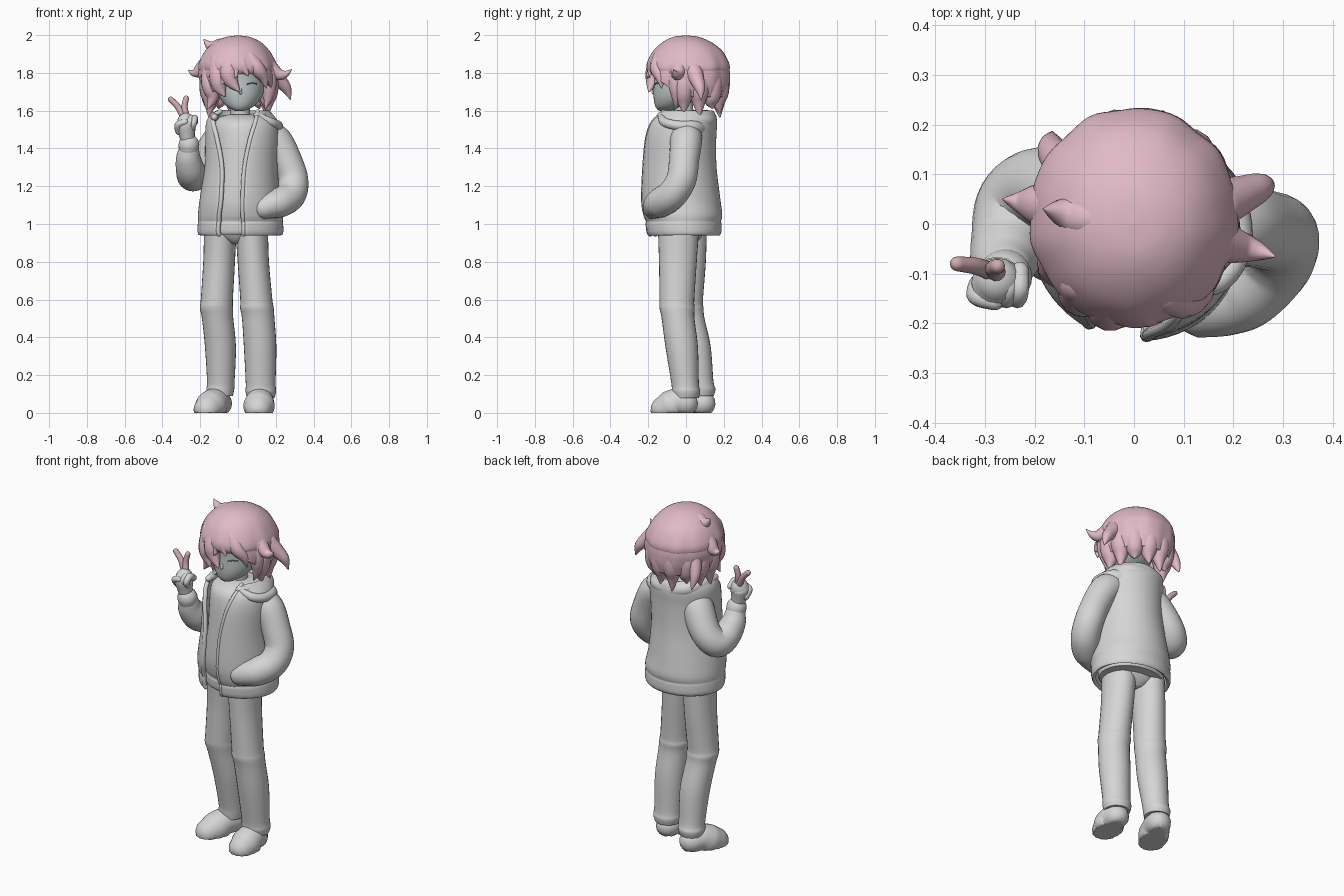
import bpy, bmesh, math
from mathutils import Vector


def material(name, rgb):
    m = bpy.data.materials.new(name)
    m.diffuse_color = (*rgb, 1)
    return m


CLOTH = material("light_grey", (0.67, 0.67, 0.67))
SKIN = material("face_grey", (0.53, 0.58, 0.575))
HAIR = material("pink", (0.75, 0.49, 0.565))
FINGER = material("dusky_pink", (0.63, 0.41, 0.44))
DARK = material("dark_grey", (0.14, 0.15, 0.16))


def spline(rows, per):
    """Catmull-Rom through rows of equal length."""
    out = []
    for i in range(len(rows) - 1):
        p0, p1 = rows[max(i - 1, 0)], rows[i]
        p2, p3 = rows[i + 1], rows[min(i + 2, len(rows) - 1)]
        for k in range(per):
            t = k / per
            out.append([0.5 * (2 * b + (c - a) * t + (2 * a - 5 * b + 4 * c - d) * t * t
                               + (3 * b - a - 3 * c + d) * t ** 3)
                        for a, b, c, d in zip(p0, p1, p2, p3)])
    out.append(list(rows[-1]))
    return out


def skin_rings(name, rings, mat, closed=True, shell=0.0):
    bm = bmesh.new()
    vs = [[bm.verts.new(p) for p in r] for r in rings]
    n = len(vs[0])
    for a, b in zip(vs, vs[1:]):
        for j in range(n if closed else n - 1):
            k = (j + 1) % n
            bm.faces.new((a[j], a[k], b[k], b[j]))
    if closed:
        bm.faces.new(vs[0])
        bm.faces.new(vs[-1])
    bmesh.ops.remove_doubles(bm, verts=bm.verts, dist=0.0004)
    bmesh.ops.recalc_face_normals(bm, faces=bm.faces)
    me = bpy.data.meshes.new(name)
    bm.to_mesh(me)
    bm.free()
    me.materials.append(mat)
    ob = bpy.data.objects.new(name, me)
    bpy.context.collection.objects.link(ob)
    if shell:
        s = ob.modifiers.new("thickness", 'SOLIDIFY')
        s.thickness, s.offset = shell, 0
    return ob


def loft(name, rows, mat, seg=40, per=5, ridge=0.0, shell=0.0):
    """Rows are z, cx, cy, rx, ry and, for a front opening, its left and right x."""
    gap = len(rows[0]) == 7
    asin = lambda v: math.asin(max(-1, min(1, v)))
    rings = []
    for r in spline(rows, per):
        z, cx, cy, rx, ry = r[:5]
        t0, t1 = 0, 2 * math.pi
        if gap:
            t0, t1 = asin((r[6] - cx) / rx), t1 + asin((r[5] - cx) / rx)
        ring = []
        for j in range(seg + 1 if gap else seg):
            t = t0 + (t1 - t0) * j / seg
            fade = max(0, min(1, (1.99 - z) * 6))
            k = 1 + ridge * fade * (math.sin(9 * t + 4 * z) + 0.5 * math.sin(14 * t - 6 * z))
            ring.append((cx + k * rx * math.sin(t), cy - k * ry * math.cos(t), z))
        rings.append(ring)
    return skin_rings(name, rings, mat, not gap, shell)


def tube(name, rows, mat, seg=16, per=6, floor=None):
    """Round-ended tube; rows are x, y, z, radius."""
    pts = spline(rows, per)
    P = [Vector(p[:3]) for p in pts]
    ts = [(P[min(i + 1, len(P) - 1)] - P[max(i - 1, 0)]).normalized() for i in range(len(P))]
    stops = [(P[i], ts[i], max(p[3], 0.002)) for i, p in enumerate(pts)]
    angles = [math.radians(a) for a in (25, 50, 72, 87)]
    end = lambda s, d: [(s[0] + s[1] * d * s[2] * math.sin(a), s[1], s[2] * math.cos(a)) for a in angles]
    stops = end(stops[0], -1)[::-1] + stops + end(stops[-1], 1)
    u = ts[0].orthogonal().normalized()
    rings = []
    for c, t, r in stops:
        u = (u - t * u.dot(t)).normalized()
        v = t.cross(u)
        ring = [c + (u * math.cos(w) + v * math.sin(w)) * r
                for w in (2 * math.pi * j / seg for j in range(seg))]
        if floor is not None:
            for p in ring:
                p.z = max(p.z, floor)
        rings.append(ring)
    return skin_rings(name, rings, mat)


# Trousers: hips and two legs with knee folds and loose cuffs
loft("hips", [(0.895, -0.01, -0.015, 0.04, 0.06), (0.915, -0.01, -0.015, 0.085, 0.085),
              (0.945, -0.01, -0.015, 0.15, 0.105), (1.0, -0.005, -0.02, 0.175, 0.13)], CLOTH)
loft("right_leg", [(0.09, -0.095, 0.077, 0.068, 0.07), (0.125, -0.094, 0.08, 0.074, 0.076),
                   (0.17, -0.091, 0.072, 0.073, 0.073), (0.35, -0.093, 0.045, 0.082, 0.086),
                   (0.5, -0.108, 0.012, 0.083, 0.086), (0.555, -0.114, 0.003, 0.088, 0.09),
                   (0.6, -0.112, 0.0, 0.085, 0.09), (0.8, -0.1, 0.005, 0.084, 0.1),
                   (0.96, -0.094, 0.0, 0.086, 0.11)], CLOTH, 28)
loft("left_leg", [(0.08, 0.121, 0.0, 0.072, 0.068), (0.115, 0.121, 0.0, 0.081, 0.075),
                  (0.16, 0.12, -0.005, 0.079, 0.073), (0.35, 0.117, -0.023, 0.086, 0.086),
                  (0.5, 0.107, -0.042, 0.086, 0.087), (0.555, 0.1, -0.047, 0.089, 0.093),
                  (0.6, 0.097, -0.048, 0.085, 0.092), (0.8, 0.081, -0.043, 0.083, 0.1),
                  (0.96, 0.073, -0.04, 0.086, 0.108)], CLOTH, 28)


# Shoes: rounded bodies with flat bottoms
def shoe(side, heel, toe):
    h, t = Vector(heel), Vector(toe)
    at = lambda f, z, r: (*h.lerp(t, f), z, r)
    tube(side + "_shoe", [at(0, 0.05, 0.068), at(0.35, 0.055, 0.076), at(0.7, 0.035, 0.083),
                          at(1, 0.018, 0.073)], CLOTH, 28, floor=0)


shoe("right", (-0.1, 0.088), (-0.162, -0.045))
shoe("left", (0.12, -0.005), (0.107, -0.115))

# Open jacket with hem band, and the shirt inside it
jacket = [(0.945, 0.013, -0.01, 0.212, 0.18, -0.1, 0.03), (0.96, 0.013, -0.01, 0.217, 0.188, -0.105, 0.03),
          (1.0, 0.013, -0.012, 0.216, 0.19, -0.103, 0.03), (1.015, 0.013, -0.012, 0.214, 0.188, -0.1, 0.028),
          (1.05, 0.013, -0.016, 0.215, 0.198, -0.1, 0.026), (1.13, 0.01, -0.027, 0.203, 0.199, -0.09, 0.025),
          (1.3, 0.017, -0.034, 0.184, 0.186, -0.085, 0.035), (1.45, 0.022, -0.03, 0.185, 0.18, -0.11, 0.065),
          (1.53, 0.022, -0.018, 0.182, 0.173, -0.13, 0.09), (1.57, 0.02, -0.006, 0.16, 0.156, -0.13, 0.1),
          (1.595, 0.025, -0.005, 0.13, 0.14, -0.095, 0.105)]
loft("jacket", jacket, CLOTH, 56, 4, shell=0.02)
loft("shirt", [(z, x, y, a - 0.027, b - 0.027) for z, x, y, a, b, *_ in jacket[:9]]
     + [(1.565, 0.02, -0.01, 0.12, 0.11), (1.58, 0.015, -0.01, 0.065, 0.065)], CLOTH, 40, 4)
for side, col in (("right", 5), ("left", 6)):
    edge = [(r[col], r[2] - r[4] * math.sqrt(max(0, 1 - ((r[col] - r[1]) / r[3]) ** 2)), r[0], 0.0125)
            for r in jacket]
    tube(side + "_jacket_edging", edge, CLOTH, 10, 4)

# Hood gathered around the neck, with a flap over the left shoulder
tube("hood_roll", [(-0.125, -0.1, 1.565, 0.018), (-0.12, 0.02, 1.565, 0.03), (-0.07, 0.1, 1.555, 0.04),
                   (0.025, 0.12, 1.545, 0.045), (0.12, 0.095, 1.545, 0.042), (0.165, 0.0, 1.548, 0.032),
                   (0.13, -0.1, 1.57, 0.024), (0.1, -0.14, 1.575, 0.015)], CLOTH)
tube("shoulder_flap", [(0.1, -0.13, 1.575, 0.018), (0.17, -0.115, 1.54, 0.024), (0.21, -0.05, 1.522, 0.026),
                       (0.19, 0.04, 1.512, 0.036), (0.1, 0.08, 1.5, 0.05)], CLOTH)
tube("neck", [(0.012, -0.01, 1.55, 0.052), (0.012, -0.015, 1.66, 0.05)], CLOTH)

# Left arm with the hand in its pocket
tube("left_sleeve", [(0.15, 0.0, 1.465, 0.085), (0.205, 0.0, 1.435, 0.085), (0.257, -0.01, 1.34, 0.08),
                     (0.292, -0.025, 1.235, 0.08), (0.28, -0.075, 1.155, 0.08), (0.225, -0.132, 1.115, 0.079),
                     (0.18, -0.157, 1.1, 0.07), (0.14, -0.17, 1.085, 0.06)], CLOTH, 24)

# Right arm raised, with a ribbed cuff
tube("right_sleeve", [(-0.06, 0.015, 1.47, 0.09), (-0.11, 0.045, 1.425, 0.09), (-0.185, 0.072, 1.31, 0.083),
                      (-0.235, 0.04, 1.255, 0.082), (-0.25, -0.03, 1.28, 0.078),
                      (-0.262, -0.075, 1.34, 0.068), (-0.26, -0.095, 1.385, 0.056)], CLOTH, 24)
tube("right_cuff", [(-0.26, -0.1, 1.395, 0.053), (-0.26, -0.107, 1.42, 0.055)], CLOTH, 24, 3)

# Right hand: palm, folded fingers, thumb and two raised fingers
tube("right_palm", [(-0.262, -0.11, 1.42, 0.034), (-0.27, -0.115, 1.47, 0.042),
                    (-0.275, -0.118, 1.52, 0.052), (-0.275, -0.115, 1.54, 0.048)], CLOTH)
for i, x in enumerate((-0.252, -0.23)):
    tube("folded_finger_%d" % (i + 1), [(x, -0.095, 1.54, 0.019), (x, -0.13, 1.56, 0.019),
                                        (x - 0.005, -0.152, 1.535, 0.018), (x - 0.01, -0.14, 1.51, 0.016)], CLOTH, 10)
tube("thumb", [(-0.312, -0.12, 1.49, 0.02), (-0.317, -0.145, 1.525, 0.019), (-0.28, -0.157, 1.54, 0.017)], CLOTH, 10)
tube("index_finger", [(-0.29, -0.095, 1.57, 0.019), (-0.318, -0.085, 1.62, 0.017), (-0.356, -0.08, 1.66, 0.015)], FINGER, 10)
tube("middle_finger", [(-0.275, -0.1, 1.57, 0.019), (-0.283, -0.09, 1.62, 0.017), (-0.274, -0.085, 1.665, 0.015)], FINGER, 10)

# Head and face
loft("head", [(1.597, 0.01, -0.115, 0.015, 0.015), (1.605, 0.01, -0.105, 0.04, 0.045),
              (1.63, 0.012, -0.08, 0.08, 0.085), (1.68, 0.014, -0.045, 0.116, 0.127),
              (1.75, 0.014, -0.02, 0.132, 0.15), (1.84, 0.01, 0.0, 0.14, 0.165),
              (1.93, 0.0, 0.01, 0.1, 0.11)], SKIN)
tube("nose", [(0.013, -0.165, 1.725, 0.006), (0.013, -0.174, 1.695, 0.009)], SKIN, 10)
tube("mouth", [(-0.008, -0.157, 1.655, 0.002), (0.012, -0.161, 1.654, 0.003), (0.032, -0.157, 1.655, 0.002)], DARK, 8)
for side, s in (("right", -1), ("left", 1)):
    tube(side + "_eyelid", [(0.014 + s * d, -0.02 - 0.151 * math.sqrt(1 - (d / 0.132) ** 2), 1.742 + h, 0.003)
                            for d, h in ((0.035, -0.002), (0.06, 0.004), (0.085, 0.0))], DARK, 8)
    tube(side + "_ear", [(0.014 + s * 0.125, -0.01, 1.68, 0.018), (0.014 + s * 0.135, 0.0, 1.73, 0.022)], SKIN, 10)

# Hair: closed crown, and sides that open over the face
loft("hair_crown", [(1.998, 0.0, 0.0, 0.004, 0.004), (1.991, 0.0, 0.0, 0.06, 0.065),
                    (1.965, -0.002, 0.005, 0.12, 0.125), (1.92, -0.004, 0.01, 0.168, 0.18),
                    (1.86, -0.003, 0.012, 0.202, 0.214), (1.82, 0.0, 0.014, 0.209, 0.219),
                    (1.795, 0.0, 0.014, 0.195, 0.205)], HAIR, 84, 5, 0.012)
loft("hair_sides", [(1.835, 0.0, 0.014, 0.196, 0.207, 0.01, 0.05), (1.8, 0.0, 0.014, 0.201, 0.211, 0.0, 0.1),
                    (1.775, 0.002, 0.014, 0.201, 0.212, -0.01, 0.13), (1.73, 0.005, 0.013, 0.193, 0.21, -0.1, 0.17),
                    (1.675, 0.005, 0.015, 0.172, 0.192, -0.15, 0.168)], HAIR, 84, 5, 0.012, 0.016)


def lock(name, *rows):
    tube(name, rows, HAIR, 14)


# Hanging locks around the sides and back
for i in range(8):
    a = math.radians(-98 + i * 196 / 7)
    c, s = math.cos(a), math.sin(a)
    at = lambda f, z, r: (0.005 + 0.93 * f * s, 0.012 + f * c, z, r)
    lock("back_lock_%d" % (i + 1), at(0.14, 1.83, 0.045), at(0.162, 1.76, 0.058), at(0.168, 1.7, 0.053),
         at(0.165, 1.645, 0.036), at(0.172, 1.57 + 0.022 * (i % 3), 0.006))

# Fringe swept across the forehead and locks framing the face
lock("fringe_centre", (-0.045, -0.135, 1.88, 0.045), (-0.05, -0.163, 1.81, 0.05), (-0.035, -0.176, 1.755, 0.038), (0.01, -0.198, 1.7, 0.003))
lock("fringe_right", (-0.11, -0.115, 1.87, 0.042), (-0.105, -0.138, 1.78, 0.048), (-0.095, -0.147, 1.72, 0.036), (-0.07, -0.165, 1.675, 0.003))
lock("fringe_left", (0.06, -0.14, 1.88, 0.038), (0.1, -0.15, 1.825, 0.04), (0.135, -0.135, 1.775, 0.028), (0.15, -0.13, 1.72, 0.003))
lock("fringe_middle", (0.01, -0.15, 1.88, 0.038), (0.025, -0.176, 1.835, 0.034), (0.055, -0.195, 1.785, 0.003))
lock("face_lock_right", (-0.15, -0.06, 1.83, 0.042), (-0.15, -0.085, 1.74, 0.044), (-0.135, -0.085, 1.67, 0.032), (-0.16, -0.095, 1.61, 0.003))
lock("face_lock_left", (0.16, -0.05, 1.83, 0.04), (0.166, -0.055, 1.74, 0.038), (0.16, -0.05, 1.67, 0.026), (0.143, -0.055, 1.61, 0.003))

# Flicked spikes
lock("crown_spike", (-0.03, 0.005, 1.958, 0.034), (-0.095, 0.012, 1.937, 0.044), (-0.143, 0.023, 1.94, 0.03), (-0.182, 0.03, 1.978, 0.002))
lock("right_spike", (-0.14, 0.03, 1.86, 0.055), (-0.195, 0.04, 1.815, 0.042), (-0.235, 0.045, 1.8, 0.02), (-0.263, 0.05, 1.815, 0.002))
lock("left_front_spike", (0.15, -0.03, 1.84, 0.05), (0.21, -0.045, 1.795, 0.034), (0.25, -0.055, 1.793, 0.02), (0.282, -0.065, 1.817, 0.003))
lock("left_back_spike", (0.17, 0.04, 1.81, 0.05), (0.22, 0.06, 1.76, 0.038), (0.257, 0.075, 1.715, 0.027), (0.277, 0.08, 1.66, 0.003))
lock("right_back_flick", (-0.13, 0.11, 1.78, 0.045), (-0.16, 0.14, 1.71, 0.033), (-0.167, 0.16, 1.66, 0.024), (-0.165, 0.183, 1.61, 0.004))

# Smooth shading with sharp edges kept
bpy.ops.object.select_all(action='SELECT')
bpy.context.view_layer.objects.active = bpy.context.selected_objects[0]
bpy.ops.object.shade_smooth_by_angle(angle=math.radians(50))
